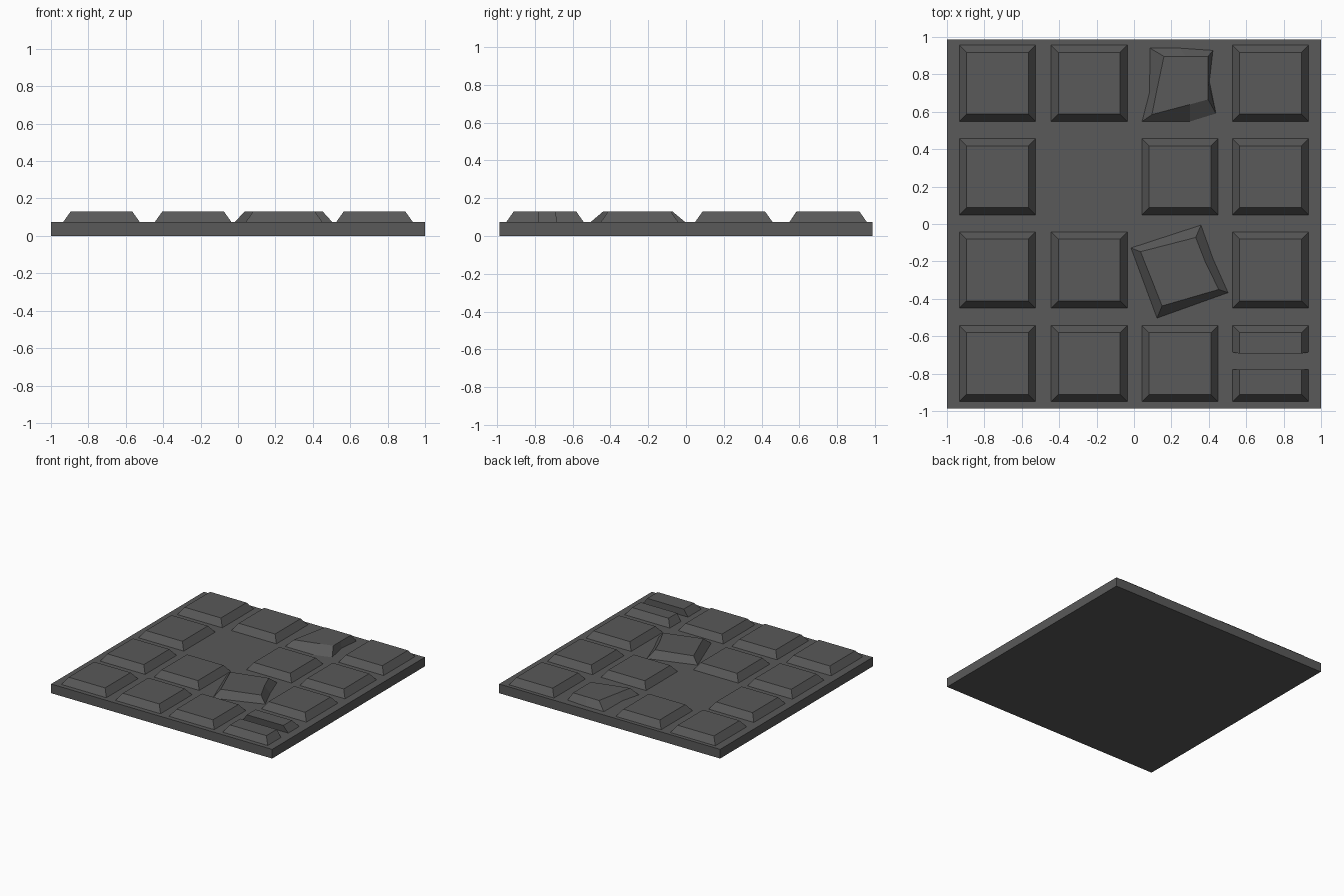
import bpy, bmesh

if "Cube" in bpy.data.objects:
    bpy.data.objects.remove(bpy.data.objects["Cube"])

BASE, TOP = 0.075, 0.13
stone = bpy.data.materials.new("dark_stone")
stone.diffuse_color = (0.1, 0.1, 0.1, 1)
stone.use_nodes = True
stone.node_tree.nodes["Principled BSDF"].inputs["Base Color"].default_value = stone.diffuse_color


def loft(name, low, high, z0=BASE, z1=TOP):
    """Solid between two outlines (counter-clockwise, equal point counts)."""
    bm = bmesh.new()
    a = [bm.verts.new((x, y, z0)) for x, y in low]
    b = [bm.verts.new((x, y, z1)) for x, y in high]
    n = len(a)
    for i in range(n):
        j = (i + 1) % n
        bm.faces.new((a[i], a[j], b[j], b[i]))
    bm.faces.new(b)
    bm.faces.new(a[::-1])
    me = bpy.data.meshes.new(name)
    bm.to_mesh(me)
    bm.free()
    me.materials.append(stone)
    ob = bpy.data.objects.new(name, me)
    bpy.context.collection.objects.link(ob)
    return ob


def rect(x0, x1, y0, y1):
    return [(x0, y0), (x1, y0), (x1, y1), (x0, y1)]


# Base slab
slab = rect(-1, 1, -0.987, 0.987)
loft("base_slab", slab, slab, 0, BASE)

# Regular bevelled tiles
H, I = 0.204, 0.165
cols = (-0.73, -0.24, 0.246, 0.73)
rows = (-0.746, -0.246, 0.253, 0.752)
special = {(2, 3), (1, 2), (2, 1), (3, 0)}  # chipped, missing, turned, split
for c, x in enumerate(cols):
    for r, y in enumerate(rows):
        if (c, r) not in special:
            loft(f"tile_{c}_{r}", rect(x - H, x + H, y - H, y + H),
                 rect(x - I, x + I, y - I, y + I))

# Split tile: two halves with steep cut faces
x, y = cols[3], rows[0]
loft("split_tile_back", rect(x - H, x + H, -0.685, y + H),
     rect(x - I, x + I, -0.693, y + I))
loft("split_tile_front", rect(x - H, x + H, y - H, -0.777),
     rect(x - I, x + I, y - I, -0.777))

# Turned tile with a worn right side
loft("turned_tile",
     [(0.123, -0.503), (0.503, -0.367), (0.422, -0.185), (0.358, -0.006), (-0.016, -0.128)],
     [(0.15, -0.438), (0.453, -0.35), (0.38, -0.2), (0.33, -0.072), (0.035, -0.148)])

# Chipped tile with an irregular outline
loft("chipped_tile",
     [(0.043, 0.548), (0.299, 0.548), (0.438, 0.591), (0.403, 0.762),
      (0.422, 0.928), (0.246, 0.94), (0.086, 0.94), (0.083, 0.703)],
     [(0.096, 0.585), (0.299, 0.639), (0.396, 0.666), (0.396, 0.762),
      (0.396, 0.896), (0.278, 0.896), (0.16, 0.896), (0.123, 0.72)])
